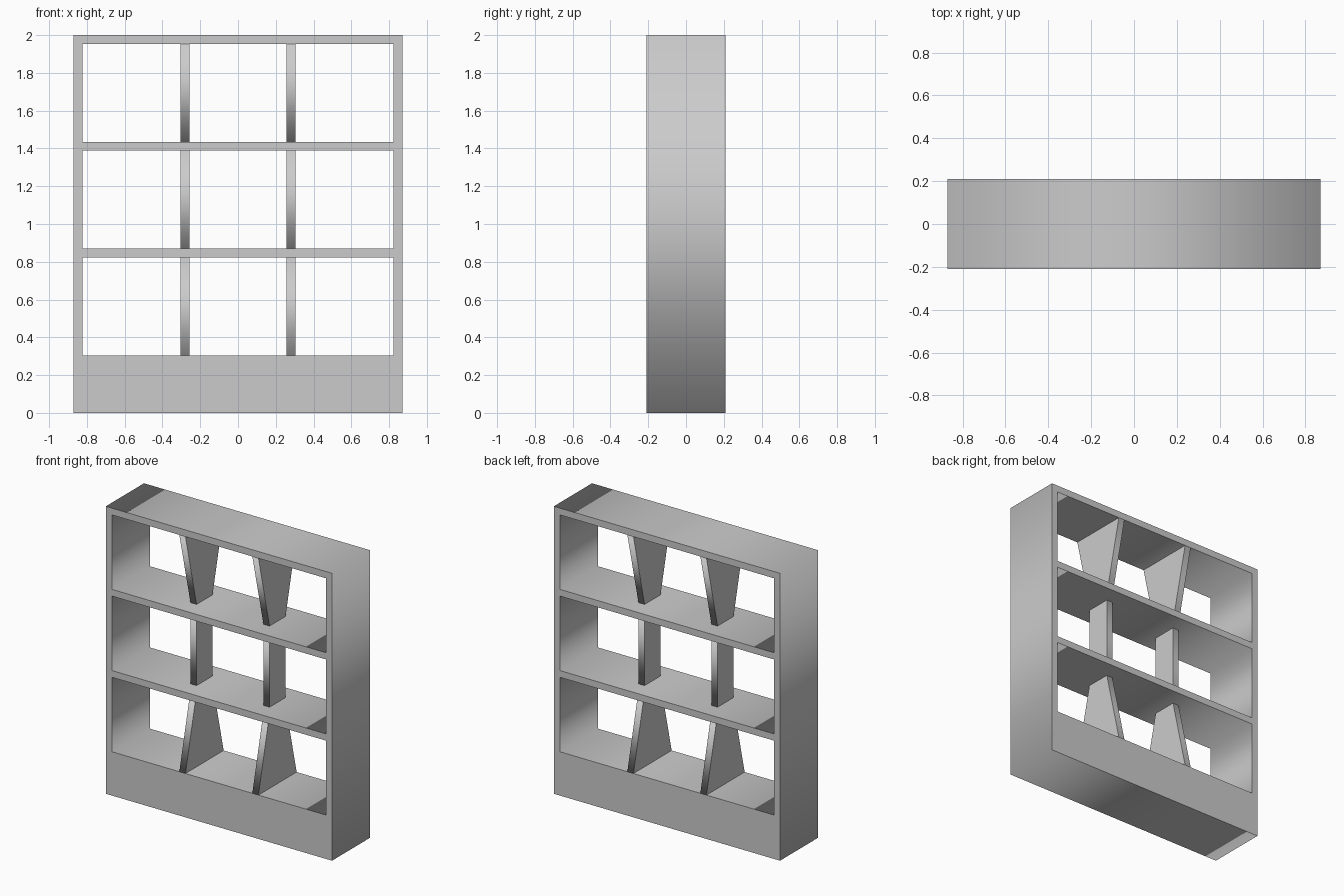
import bpy
from math import pi

if "Cube" in bpy.data.objects:
    bpy.data.objects.remove(bpy.data.objects["Cube"])

HALF_W, HALF_D, HEIGHT = 0.871, 0.21, 2.0
BOARD = 0.047           # board thickness
BASE = 0.305            # height of the solid plinth
BAY = (HEIGHT - BASE - 3 * BOARD) / 3
POST_D = 0.088          # half depth of the narrow end of a divider


def extrude_profile(name, loops, half_thickness, location, rotation):
    """Solid from closed 2D loops (inner loops become holes)."""
    curve = bpy.data.curves.new(name, 'CURVE')
    curve.dimensions = '2D'
    curve.fill_mode = 'BOTH'
    curve.extrude = half_thickness
    for pts in loops:
        spline = curve.splines.new('POLY')
        spline.points.add(len(pts) - 1)
        for p, (u, v) in zip(spline.points, pts):
            p.co = (u, v, 0, 1)
        spline.use_cyclic_u = True
    obj = bpy.data.objects.new(name, curve)
    bpy.context.collection.objects.link(obj)
    obj.location, obj.rotation_euler = location, rotation
    bpy.ops.object.select_all(action='DESELECT')
    obj.select_set(True)
    bpy.context.view_layer.objects.active = obj
    bpy.ops.object.convert(target='MESH')
    bpy.context.object.name = name


def rect(half, z0, z1):
    return [(-half, z0), (half, z0), (half, z1), (-half, z1)]


floors = [BASE + i * (BAY + BOARD) for i in range(3)]

# Shelf carcass: plinth, sides, shelves and top with three open rows
loops = [rect(HALF_W, 0, HEIGHT)]
loops += [rect(HALF_W - BOARD, z, z + BAY) for z in floors]
extrude_profile("shelf_frame", loops, HALF_D, (0, 0, 0), (pi / 2, 0, 0))

# Dividers: flared at the bottom row, straight in the middle, flared up at the top
flares = [("lower", HALF_D, POST_D), ("middle", POST_D, POST_D), ("upper", POST_D, HALF_D)]
for z, (row, bottom, top) in zip(floors, flares):
    profile = [(-bottom, z), (bottom, z), (top, z + BAY), (-top, z + BAY)]
    for side, x in (("left", -0.281), ("right", 0.281)):
        extrude_profile(f"{row}_divider_{side}", [profile], BOARD / 2,
                        (x, 0, 0), (pi / 2, 0, pi / 2))
